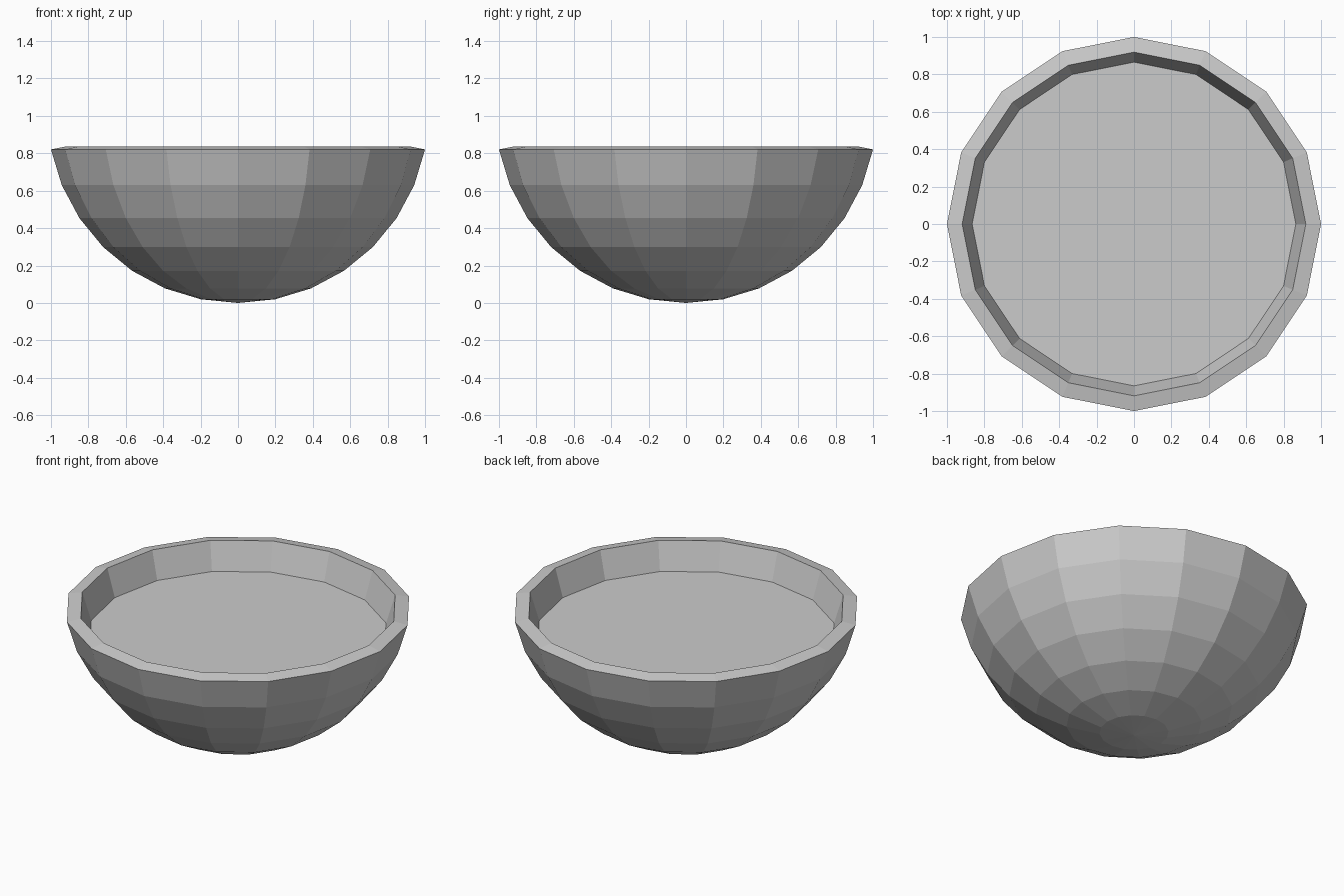
import bpy, bmesh
from math import sin, cos, pi, radians

if "Cube" in bpy.data.objects:
    bpy.data.objects.remove(bpy.data.objects["Cube"])

SIDES = 16
STEP = radians(11.25)
OUTER = 1 / sin(7 * STEP)      # outer sphere radius, rim radius is 1
INNER = OUTER - 0.083          # inner sphere radius


def make(name, bm):
    bmesh.ops.remove_doubles(bm, verts=bm.verts, dist=1e-5)
    mesh = bpy.data.meshes.new(name)
    bm.to_mesh(mesh)
    bm.free()
    obj = bpy.data.objects.new(name, mesh)
    bpy.context.collection.objects.link(obj)


def arc(radius, k):
    return radius * sin(k * STEP), 0, OUTER - radius * cos(k * STEP)


# Bowl: closed shell spun from outer arc, sloped rim and inner arc
profile = [arc(OUTER, k) for k in range(8)] + [arc(INNER, k) for k in range(7, -1, -1)]
bm = bmesh.new()
verts = [bm.verts.new(p) for p in profile]
edges = [bm.edges.new(pair) for pair in zip(verts, verts[1:])]
bmesh.ops.spin(bm, geom=verts + edges, cent=(0, 0, 0), axis=(0, 0, 1),
               angle=2 * pi, steps=SIDES, use_merge=True)
bmesh.ops.remove_doubles(bm, verts=bm.verts, dist=1e-5)
bmesh.ops.recalc_face_normals(bm, faces=bm.faces)
make("bowl", bm)

# Flat filling surface inside the bowl
r, _, z = arc(INNER, 6)
bm = bmesh.new()
bm.faces.new([bm.verts.new((r * cos(2 * pi * i / SIDES), r * sin(2 * pi * i / SIDES), z + 0.002))
              for i in range(SIDES)])
make("filling", bm)
